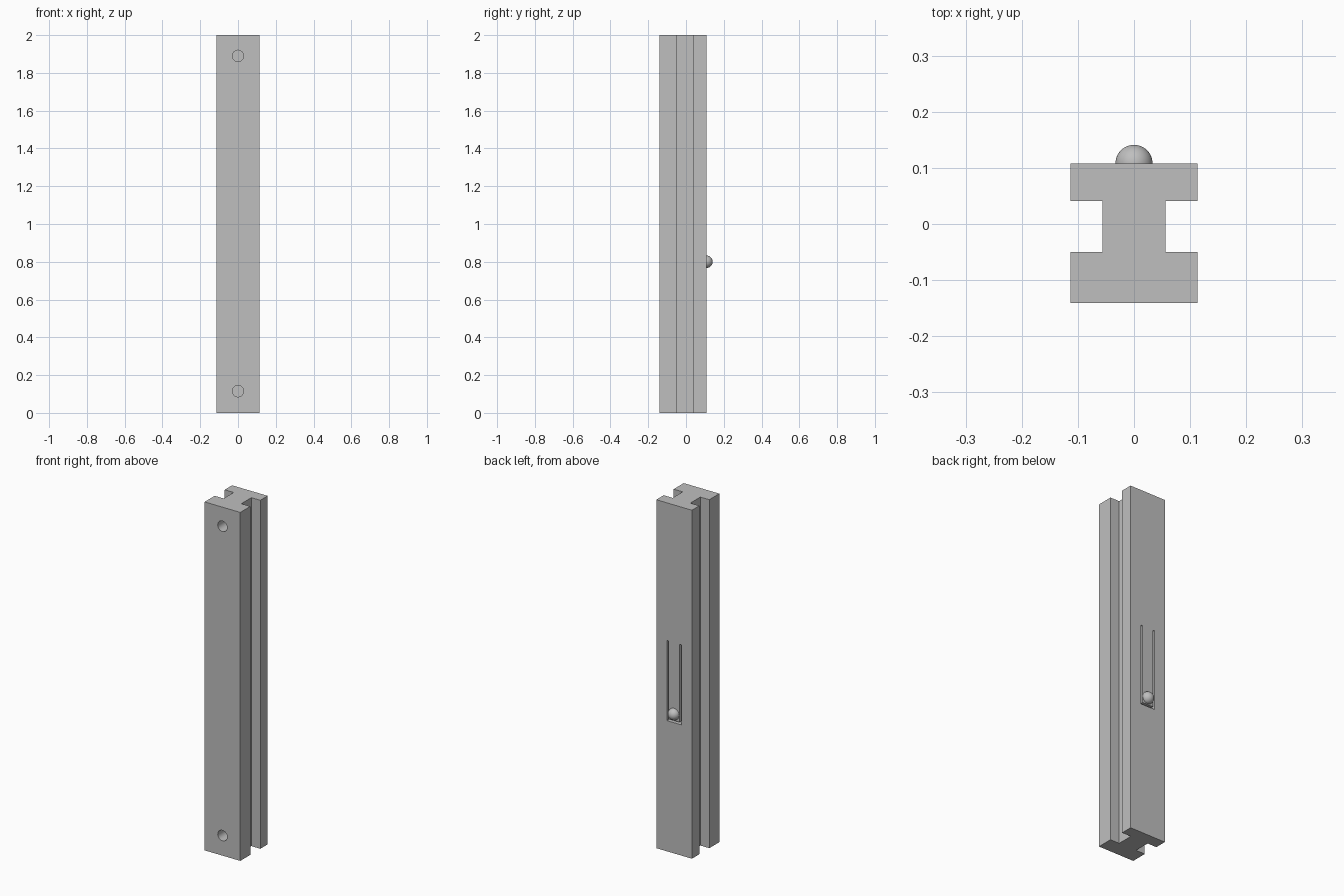
import bpy, bmesh, math
from mathutils import Matrix

cube = bpy.data.objects.get("Cube")
if cube:
    bpy.data.objects.remove(cube, do_unlink=True)

HEIGHT, BACK, FRONT = 2.0, 0.108, -0.141
BALL_Z, BALL_R = 0.8, 0.033

grey = bpy.data.materials.new("plain_grey")
grey.use_nodes = True
colour = (0.52, 0.52, 0.52, 1)
grey.diffuse_color = colour
grey.node_tree.nodes["Principled BSDF"].inputs["Base Color"].default_value = colour


def finish(name, bm):
    bmesh.ops.recalc_face_normals(bm, faces=bm.faces)
    mesh = bpy.data.meshes.new(name)
    bm.to_mesh(mesh)
    bm.free()
    mesh.materials.append(grey)
    obj = bpy.data.objects.new(name, mesh)
    bpy.context.collection.objects.link(obj)
    return obj


def prism(name, outline, offset, direction):
    """Extrude a closed outline along a direction."""
    bm = bmesh.new()
    face = bm.faces.new([bm.verts.new(offset(a, b)) for a, b in outline])
    result = bmesh.ops.extrude_face_region(bm, geom=[face])
    verts = [v for v in result["geom"] if isinstance(v, bmesh.types.BMVert)]
    bmesh.ops.translate(bm, verts=verts, vec=direction)
    return finish(name, bm)


# I-shaped bar
half = [(0.113, FRONT), (0.113, -0.05), (0.056, -0.05),
        (0.056, 0.041), (0.113, 0.041), (0.113, BACK)]
outline = half + [(-x, y) for x, y in reversed(half)]
bar = prism("grooved_bar", outline, lambda x, y: (x, y, 0), (0, 0, HEIGHT))


def cut(cutter):
    cutter.hide_render = True
    cutter.hide_viewport = True
    mod = bar.modifiers.new(cutter.name, 'BOOLEAN')
    mod.operation = 'DIFFERENCE'
    mod.solver = 'EXACT'
    mod.object = cutter


# Blind round holes near both ends of the front
for name, z in (("lower_hole_cutter", 0.115), ("upper_hole_cutter", 1.89)):
    bm = bmesh.new()
    place = Matrix.Translation((0, FRONT, z)) @ Matrix.Rotation(math.pi / 2, 4, 'X')
    bmesh.ops.create_cone(bm, cap_ends=True, segments=48, radius1=0.03,
                          radius2=0.03, depth=0.18, matrix=place)
    cut(finish(name, bm))

# U-shaped slot around the spring tongue, with round upper ends
inner, outer, low, floor, top = 0.034, 0.046, 0.75, 0.762, 1.205
mid, radius = (inner + outer) / 2, (outer - inner) / 2
arc = [(mid + radius * math.cos(math.pi * i / 8), top + radius * math.sin(math.pi * i / 8))
       for i in range(9)]
right_half = [(outer, low)] + arc + [(inner, floor)]
slot = right_half + [(-x, z) for x, z in reversed(right_half)]
cut(prism("tongue_slot_cutter", slot, lambda x, z: (x, BACK + 0.02, z), (0, -0.06, 0)))

# Round catch: a half ball on the tongue
bm = bmesh.new()
bmesh.ops.create_uvsphere(bm, u_segments=48, v_segments=24, radius=BALL_R,
                          matrix=Matrix.Translation((0, BACK, BALL_Z)))
bmesh.ops.bisect_plane(bm, geom=bm.verts[:] + bm.edges[:] + bm.faces[:], dist=1e-5,
                       plane_co=(0, BACK, 0), plane_no=(0, -1, 0), clear_outer=True)
ball = finish("round_catch", bm)

# Bake the cuts, then smooth the round surfaces
bpy.ops.object.select_all(action='DESELECT')
bar.select_set(True)
bpy.context.view_layer.objects.active = bar
for mod in list(bar.modifiers):
    bpy.ops.object.modifier_apply(modifier=mod.name)
for obj in [o for o in bpy.data.objects if o.name.endswith("_cutter")]:
    bpy.data.objects.remove(obj, do_unlink=True)
ball.select_set(True)
bpy.ops.object.shade_smooth_by_angle(angle=math.radians(30))
